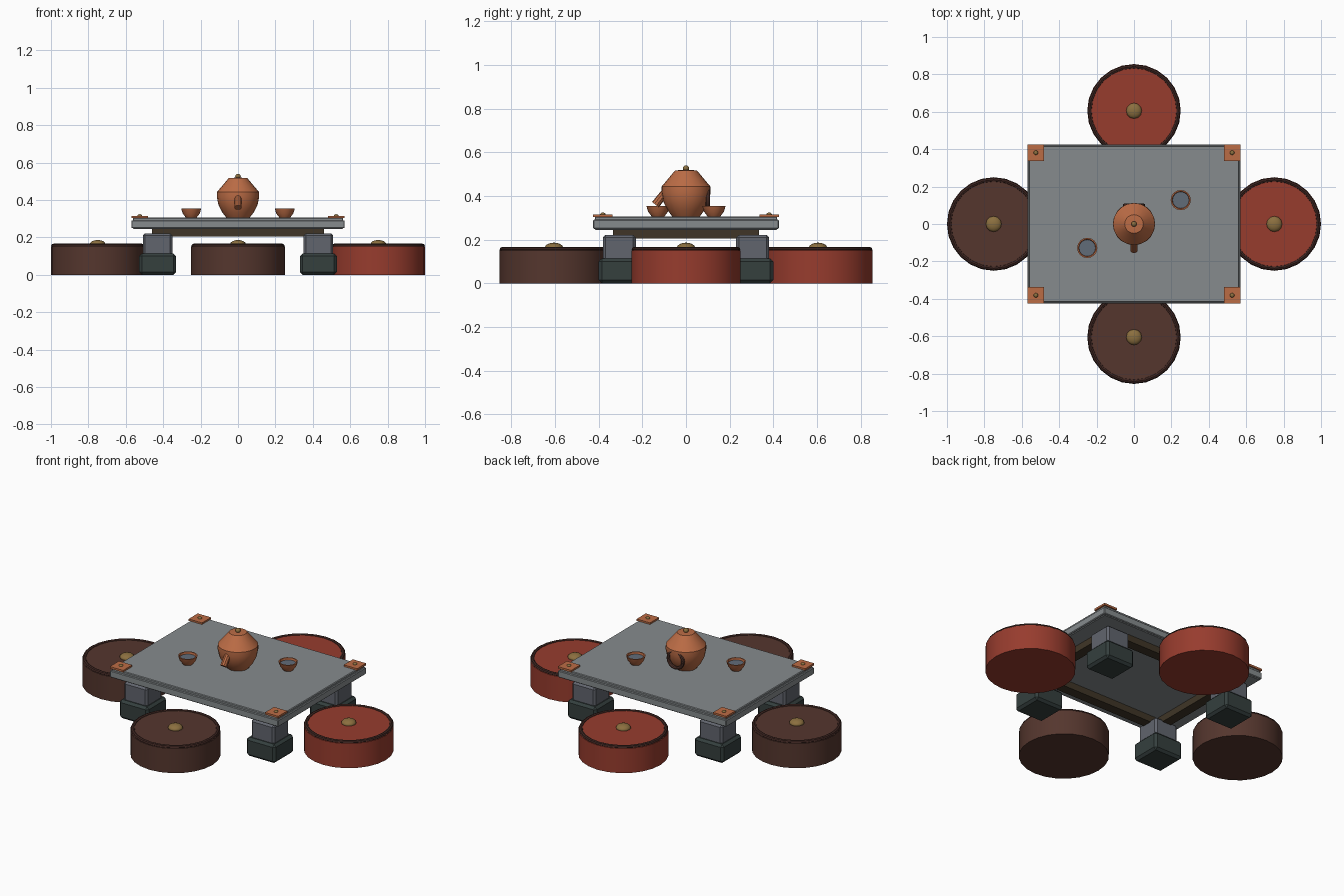
import bpy
import math
from mathutils import Vector

default = bpy.data.objects.get("Cube")
if default:
    bpy.data.objects.remove(default, do_unlink=True)


def material(name, rgb):
    m = bpy.data.materials.new(name)
    m.use_nodes = True
    m.diffuse_color = (*rgb, 1)
    m.node_tree.nodes["Principled BSDF"].inputs["Base Color"].default_value = (*rgb, 1)
    return m


STONE = material("grey stone", (0.24, 0.26, 0.27))
LEG = material("slate grey", (0.12, 0.13, 0.155))
FOOT = material("dark green grey", (0.035, 0.05, 0.048))
RAIL = material("dark olive wood", (0.05, 0.036, 0.02))
COPPER = material("copper", (0.5, 0.15, 0.06))
BRASS = material("brass", (0.26, 0.16, 0.05))
RED = material("red cloth", (0.31, 0.045, 0.027))
BROWN = material("brown cloth", (0.09, 0.037, 0.027))
PIPING = material("dark piping", (0.05, 0.02, 0.016))
TEA = material("blue grey tea", (0.12, 0.15, 0.19))


def finish(obj, name, mat, smooth=False):
    obj.name = name
    obj.data.materials.clear()
    obj.data.materials.append(mat)
    if smooth:
        bpy.ops.object.shade_smooth_by_angle(angle=math.radians(32))
    return obj


def box(name, mat, center, size, bevel=0.0):
    bpy.ops.mesh.primitive_cube_add(size=1, location=center)
    obj = bpy.context.object
    obj.scale = size
    bpy.ops.object.transform_apply(location=False, rotation=False, scale=True)
    if bevel:
        mod = obj.modifiers.new("soft edge", "BEVEL")
        mod.width = bevel
        mod.segments = 1
    return finish(obj, name, mat)


def lathe(name, mat, center, profile, sides=24):
    """Spin (radius, height) points around z; zero radius closes an end."""
    verts, faces, rings = [], [], []
    for r, z in profile:
        start = len(verts)
        count = sides if r > 0 else 1
        for i in range(count):
            a = 2 * math.pi * i / sides
            verts.append((r * math.cos(a), r * math.sin(a), z))
        rings.append([start + i % count for i in range(sides)])
    for low, high in zip(rings, rings[1:]):
        for i in range(sides):
            j = (i + 1) % sides
            loop = [low[i], low[j], high[j], high[i]]
            faces.append(list(dict.fromkeys(loop)))
    mesh = bpy.data.meshes.new(name)
    mesh.from_pydata(verts, [], faces)
    obj = bpy.data.objects.new(name, mesh)
    bpy.context.collection.objects.link(obj)
    bpy.ops.object.select_all(action="DESELECT")
    obj.select_set(True)
    bpy.context.view_layer.objects.active = obj
    obj.location = center
    return finish(obj, name, mat, True)


def ring(name, mat, center, major, minor, rotation=(0, 0, 0), sides=24):
    bpy.ops.mesh.primitive_torus_add(location=center, rotation=rotation,
                                     major_radius=major, minor_radius=minor,
                                     major_segments=sides, minor_segments=8)
    return finish(bpy.context.object, name, mat, True)


def ball(name, mat, center, radius, height):
    bpy.ops.mesh.primitive_uv_sphere_add(segments=12, ring_count=8,
                                         radius=radius, location=center)
    obj = bpy.context.object
    obj.scale.z = height / radius
    return finish(obj, name, mat, True)


# Table top with a raised edge band
TOP = 0.305
box("table_top", STONE, (0, 0, 0.275), (1.124, 0.836, 0.06), 0.004)
box("table_edge_band", STONE, (0, 0, 0.27), (1.14, 0.85, 0.042), 0.004)

# Rails under the top
LX, LY = 0.43, 0.305
for s, side in ((-1, "front"), (1, "back")):
    box(side + "_rail", RAIL, (0, s * LY, 0.225), (0.92, 0.06, 0.042))
for s, side in ((-1, "right"), (1, "left")):
    box(side + "_rail", RAIL, (s * LX, 0, 0.225), (0.06, 0.55, 0.042))

# Legs, feet and corner plates
for sx, xname in ((-1, "right"), (1, "left")):
    for sy, yname in ((-1, "front"), (1, "back")):
        tag = yname + "_" + xname
        box(tag + "_leg", LEG, (sx * LX, sy * LY, 0.15), (0.158, 0.15, 0.144), 0.012)
        box(tag + "_foot", FOOT, (sx * LX, sy * LY, 0.057), (0.196, 0.19, 0.114), 0.014)
        px, py = sx * 0.525, sy * 0.381
        box(tag + "_corner_plate", COPPER, (px, py, 0.309), (0.09, 0.088, 0.012))
        ball(tag + "_rivet", BRASS, (px, py, 0.316), 0.012, 0.008)

# Cushions around the table
CUSHION = [(0, 0), (0.25, 0), (0.25, 0.15), (0.238, 0.16), (0, 0.16)]
for name, x, y, cloth in (("right", -0.75, 0, BROWN), ("left", 0.75, 0, RED),
                          ("front", 0, -0.605, BROWN), ("back", 0, 0.605, RED)):
    lathe(name + "_cushion", cloth, (x, y, 0), CUSHION)
    ring(name + "_cushion_piping", PIPING, (x, y, 0.154), 0.237, 0.012)
    ball(name + "_cushion_button", BRASS, (x, y, 0.163), 0.042, 0.023)

# Teapot
lathe("teapot_body", COPPER, (0, 0, TOP),
      [(0, 0), (0.062, 0), (0.085, 0.03), (0.105, 0.07), (0.113, 0.11),
       (0.112, 0.138), (0.085, 0.17), (0.05, 0.212), (0, 0.215)], 20)
ball("teapot_knob", BRASS, (0, 0, 0.526), 0.015, 0.014)
start, end = Vector((0, -0.085, 0.43)), Vector((0, -0.14, 0.36))
axis = end - start
bpy.ops.mesh.primitive_cone_add(vertices=10, radius1=0.018, radius2=0.02,
                                depth=axis.length, location=(start + end) / 2,
                                rotation=axis.to_track_quat("Z", "Y").to_euler())
finish(bpy.context.object, "teapot_spout", COPPER, True)
ring("teapot_handle", BROWN, (0, 0.1, 0.385), 0.05, 0.01, (math.pi / 2, 0, 0), 16)

# Cups with tea
for name, s in (("right", -1), ("left", 1)):
    at = (s * 0.25, s * 0.128, TOP)
    lathe(name + "_cup", COPPER, at,
          [(0, 0), (0.028, 0), (0.045, 0.022), (0.054, 0.05), (0.047, 0.05),
           (0.04, 0.022), (0, 0.012)], 16)
    lathe(name + "_cup_tea", TEA, at, [(0.045, 0.038), (0, 0.038)], 16)
